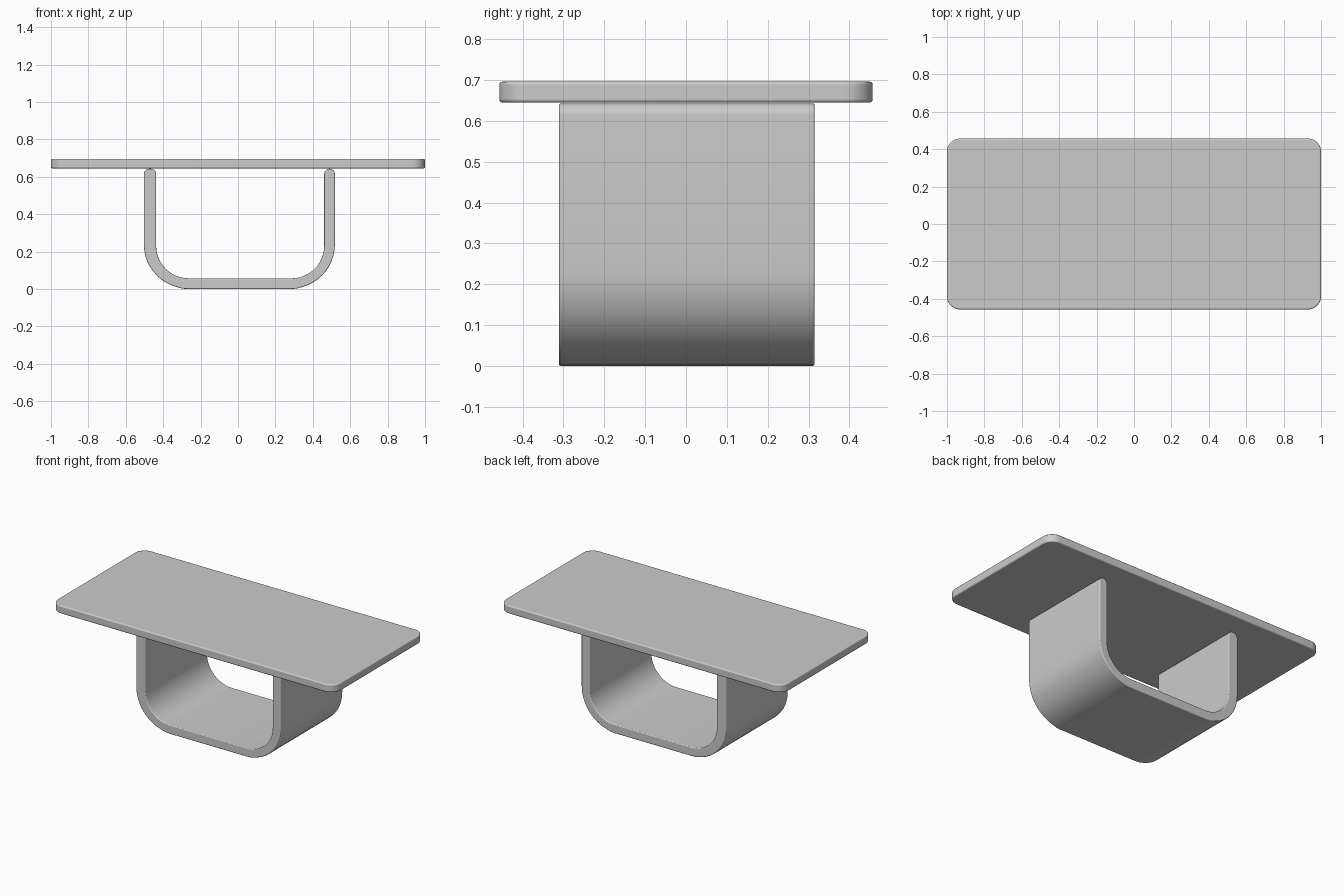
import bpy, bmesh, math
from mathutils import Vector

if "Cube" in bpy.data.objects:
    bpy.data.objects.remove(bpy.data.objects["Cube"])


def fillet(corners, steps=12):
    """Round each right-angled corner (u, v, radius) of a closed outline."""
    pts = []
    n = len(corners)
    for i, (u, v, r) in enumerate(corners):
        p = Vector((u, v))
        a = (Vector(corners[i - 1][:2]) - p).normalized()
        b = (Vector(corners[(i + 1) % n][:2]) - p).normalized()
        c = p + (a + b) * r
        for k in range(steps + 1):
            t = math.pi / 2 * k / steps
            pts.append(c - b * r * math.cos(t) - a * r * math.sin(t))
    return pts


def slab(name, outline, to_3d, depth, rim):
    """Extrude an outline along depth and soften its rim."""
    bm = bmesh.new()
    face = bm.faces.new([bm.verts.new(to_3d(p)) for p in outline])
    ext = bmesh.ops.extrude_face_region(bm, geom=[face])
    verts = [g for g in ext["geom"] if isinstance(g, bmesh.types.BMVert)]
    bmesh.ops.translate(bm, verts=verts, vec=depth)
    bmesh.ops.recalc_face_normals(bm, faces=bm.faces)
    mesh = bpy.data.meshes.new(name)
    bm.to_mesh(mesh)
    bm.free()
    ob = bpy.data.objects.new(name, mesh)
    bpy.context.collection.objects.link(ob)
    bev = ob.modifiers.new("rim", 'BEVEL')
    bev.width = rim
    bev.segments = 3
    bev.limit_method = 'ANGLE'
    bev.angle_limit = math.radians(60)
    bpy.ops.object.select_all(action='DESELECT')
    ob.select_set(True)
    bpy.context.view_layer.objects.active = ob
    bpy.ops.object.shade_smooth_by_angle(angle=math.radians(40))
    return ob


# Table top with rounded corners
X, Y, R = 1.0, 0.457, 0.07
top = fillet([(-X, -Y, R), (X, -Y, R), (X, Y, R), (-X, Y, R)])
slab("table_top", top, lambda p: (p.x, p.y, 0.645), (0, 0, 0.051), 0.007)

# U-shaped bent base, profile in the x-z plane
base = fillet([
    (-0.503, 0.003, 0.235), (0.518, 0.003, 0.235),
    (0.518, 0.643, 0.028), (0.461, 0.643, 0.028),
    (0.461, 0.057, 0.175), (-0.438, 0.057, 0.175),
    (-0.438, 0.643, 0.028), (-0.503, 0.643, 0.028),
])
base = [Vector((p.x, p.y - 0.003 if p.y < 0.01 else p.y)) for p in base]
slab("bent_base", base, lambda p: (p.x, -0.311, p.y), (0, 0.626, 0), 0.005)
